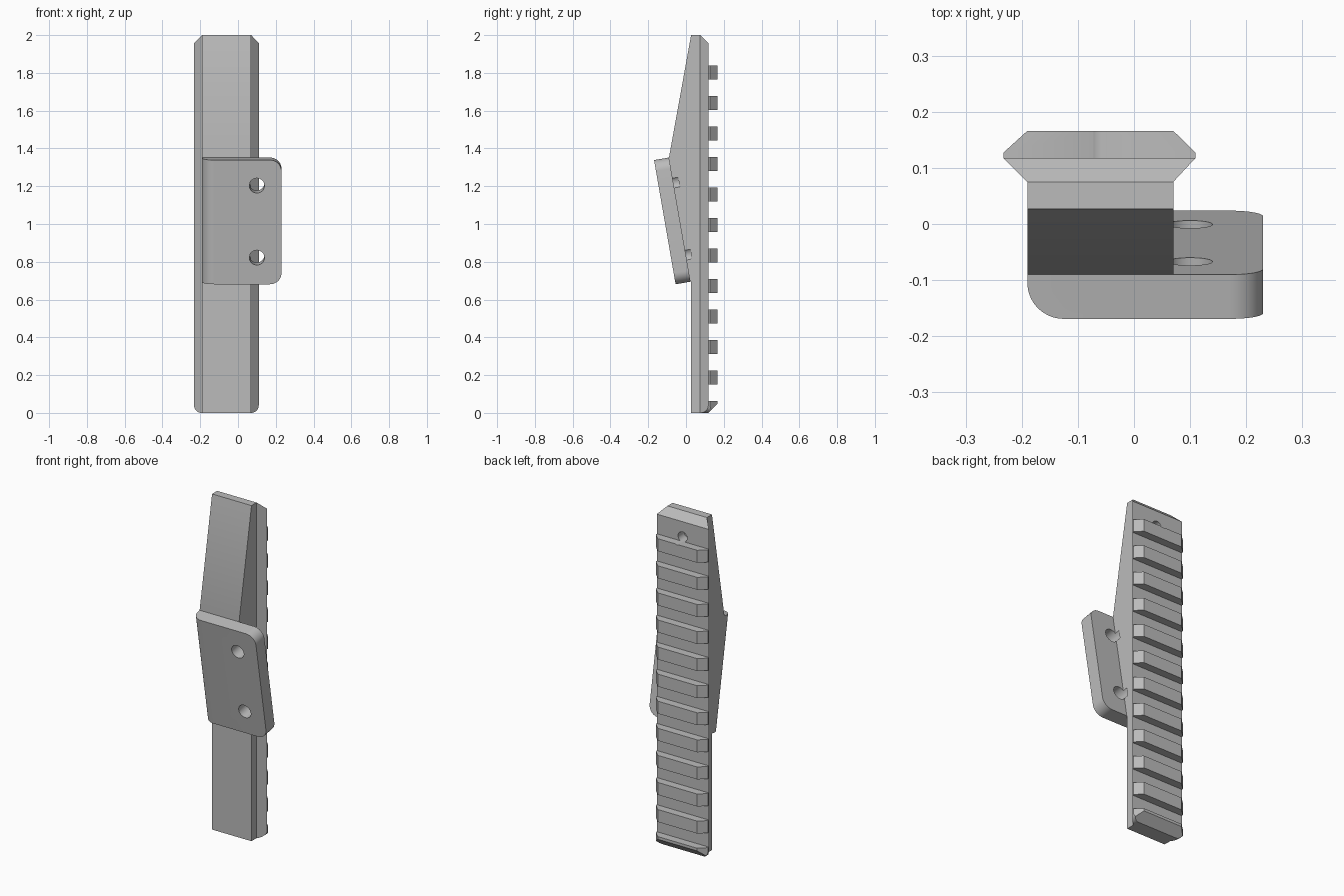
import bpy, bmesh
from math import sin, cos, pi, radians
from mathutils import Vector, Matrix

cube = bpy.data.objects.get("Cube")
if cube:
    bpy.data.objects.remove(cube, do_unlink=True)

GREY = (0.5, 0.5, 0.5, 1)
metal = bpy.data.materials.new("plain grey")
metal.use_nodes = True
metal.diffuse_color = GREY
metal.node_tree.nodes["Principled BSDF"].inputs["Base Color"].default_value = GREY

LEFT, RIGHT = -0.19, 0.07          # narrow width of the rail
TIP_L, TIP_R = -0.233, 0.11        # widest points of the rail
FRONT, NECK, FLOOR, BACK = 0.027, 0.075, 0.118, 0.166
TILT = radians(9.85)
PLATE_ORIGIN = Vector((0, -0.055, 0.681))
PLATE_LEN, PLATE_THICK = 0.667, 0.08


def prism(name, points, axis, low, high):
    """Extrude a 2D outline along one axis; the outline uses the other two in order."""
    def place(a, b, c):
        return {"x": (c, a, b), "y": (a, c, b), "z": (a, b, c)}[axis]
    bm = bmesh.new()
    face = bm.faces.new([bm.verts.new(place(a, b, low)) for a, b in points])
    moved = bmesh.ops.extrude_face_region(bm, geom=[face])["geom"]
    bmesh.ops.translate(bm, vec=place(0, 0, high - low),
                        verts=[v for v in moved if isinstance(v, bmesh.types.BMVert)])
    bmesh.ops.recalc_face_normals(bm, faces=bm.faces)
    mesh = bpy.data.meshes.new(name)
    bm.to_mesh(mesh)
    bm.free()
    mesh.materials.append(metal)
    obj = bpy.data.objects.new(name, mesh)
    bpy.context.collection.objects.link(obj)
    return obj


def box(name, x, y, z):
    return prism(name, [(x[0], y[0]), (x[1], y[0]), (x[1], y[1]), (x[0], y[1])], "z", *z)


def arc(cx, cy, r, start, steps=10):
    """Quarter circle, counter-clockwise from the start angle in degrees."""
    angles = [radians(start) + pi / 2 * i / steps for i in range(steps + 1)]
    return [(cx + r * cos(a), cy + r * sin(a)) for a in angles]


def circle(cx, cy, r, n=32):
    return [(cx + r * cos(2 * pi * i / n), cy + r * sin(2 * pi * i / n)) for i in range(n)]


def boolean(target, cutter, operation="DIFFERENCE", keep=False):
    mod = target.modifiers.new("cut", "BOOLEAN")
    mod.operation, mod.object, mod.solver = operation, cutter, "EXACT"
    bpy.context.view_layer.update()
    bpy.context.view_layer.objects.active = target
    bpy.ops.object.modifier_apply(modifier=mod.name)
    if not keep:
        bpy.data.objects.remove(cutter, do_unlink=True)


# Rail: dovetail section running the full height
rail = prism("rail", [(LEFT, FRONT), (RIGHT, FRONT), (RIGHT, NECK), (TIP_R, FLOOR),
                      (TIP_R, 0.127), (RIGHT, BACK), (LEFT, BACK),
                      (TIP_L, 0.127), (TIP_L, FLOOR), (LEFT, NECK)], "z", 0, 2)

# Rounded bottom corners
R = 0.04
outline = (arc(TIP_L + R, R, R, 180) + arc(TIP_R - R, R, R, 270)
           + [(TIP_R, 2.1), (TIP_L, 2.1)])
boolean(rail, prism("corner_cutter", outline, "y", -0.1, 0.3), "INTERSECT")

# Slanted top end and slanted foot of the lowest tooth
ends = [(0, NECK), (0, 0)]
boolean(rail, prism("top_cutter", [(NECK, 2), (NECK + 0.2, 1.8), (NECK + 0.2, 2.1),
                                   (NECK, 2.1)], "x", -0.5, 0.5))
boolean(rail, prism("foot_cutter", [(FLOOR, 0), (FLOOR, -0.1), (FLOOR + 0.1, -0.1),
                                    (FLOOR + 0.1, 0.1)], "x", -0.5, 0.5))

# Cross slots between the teeth
PITCH, TOOTH = 0.1614, 0.074
for i in range(12):
    low = 0.064 + i * PITCH
    high = low + PITCH - TOOTH if i < 11 else 2.1
    boolean(rail, box("slot_cutter", (-0.5, 0.5), (FLOOR, 0.3), (low, high)))

# Blind stop hole beside the top tooth
boolean(rail, prism("stop_cutter", circle(-0.06, 1.866, 0.03), "y", 0.06, 0.3))

# Wedge joining the rail to the tilted plate
back_low = PLATE_ORIGIN + Vector((0, cos(TILT), sin(TILT))) * PLATE_THICK
back_top = back_low + Vector((0, -sin(TILT), cos(TILT))) * PLATE_LEN
wedge = prism("wedge", [(FRONT, 2), (back_top.y, back_top.z),
                        (back_low.y, back_low.z), (FRONT, back_low.z)], "x", LEFT, RIGHT)

# Mounting plate, built upright and then tilted
R, SIDE = 0.06, 0.23
plate = prism("mounting_plate", [(LEFT, 0)] + arc(SIDE - R, R, R, 270)
              + arc(SIDE - R, PLATE_LEN - R, R, 0) + [(LEFT, PLATE_LEN)],
              "y", 0, PLATE_THICK)
bm = bmesh.new()
bm.from_mesh(plate.data)
edge = [e for e in bm.edges
        if all(abs(v.co.x - LEFT) < 1e-4 and abs(v.co.y) < 1e-4 for v in e.verts)]
bmesh.ops.bevel(bm, geom=edge, offset=0.065, segments=10, profile=0.5, affect="EDGES")
bm.to_mesh(plate.data)
bm.free()
tilt = Matrix.Translation(PLATE_ORIGIN) @ Matrix.Rotation(TILT, 4, "X")
plate.data.transform(tilt)

# Two screw holes through the plate, grazing the wedge
for height in (0.143, 0.53):
    drill = prism("drill", circle(0.1, height, 0.04), "y", -0.05, PLATE_THICK + 0.03)
    drill.data.transform(tilt)
    boolean(plate, drill, keep=True)
    boolean(wedge, drill)

# Smooth the round parts, keep the edges sharp
bpy.ops.object.select_all(action="DESELECT")
for obj in (rail, wedge, plate):
    obj.select_set(True)
bpy.context.view_layer.objects.active = rail
bpy.ops.object.shade_smooth_by_angle(angle=radians(30))
